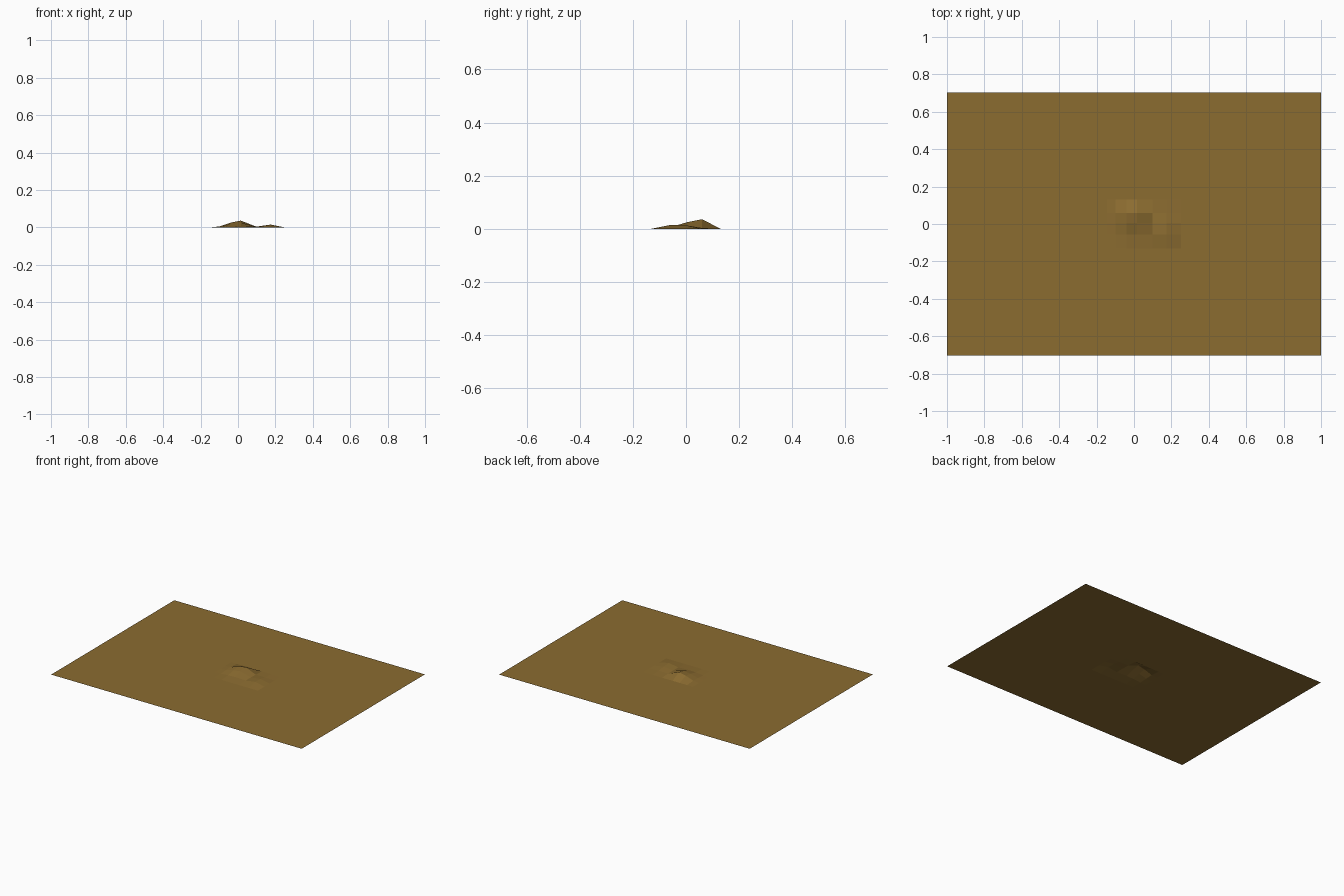
import bpy, bmesh

if "Cube" in bpy.data.objects:
    bpy.data.objects.remove(bpy.data.objects["Cube"])

# Coarse height profile of the small mound near the middle of the sheet
XS = [-0.145, -0.10, -0.04, 0.015, 0.10, 0.175, 0.25]
YS = [-0.13, -0.055, 0.005, 0.06, 0.13]
HEIGHTS = [
    [0, 0, 0, 0, 0, 0, 0],
    [0, 0, 0.005, 0.007, 0.004, 0.015, 0],
    [0, 0.003, 0.018, 0.025, 0.004, 0.012, 0],
    [0, 0.005, 0.025, 0.036, 0.003, 0.003, 0],
    [0, 0, 0, 0, 0, 0, 0],
]


def locate(v, stops):
    for i in range(len(stops) - 1):
        if stops[i] <= v <= stops[i + 1]:
            return i, (v - stops[i]) / (stops[i + 1] - stops[i])
    return None


def height(x, y):
    a, b = locate(x, XS), locate(y, YS)
    if a is None or b is None:
        return 0.0
    (i, u), (j, v) = a, b
    low = HEIGHTS[j][i] * (1 - u) + HEIGHTS[j][i + 1] * u
    high = HEIGHTS[j + 1][i] * (1 - u) + HEIGHTS[j + 1][i + 1] * u
    return low * (1 - v) + high * v


def stops(half, count, extra):
    # even grid lines outside the mound, mound lines inside it
    even = [-half + 2 * half * i / count for i in range(count + 1)]
    return [v for v in even if v < extra[0] - 0.005] + extra + \
           [v for v in even if v > extra[-1] + 0.005]


# Ground sheet
bm = bmesh.new()
gx, gy = stops(1.0, 60, XS), stops(0.702, 42, YS)
rows = [[bm.verts.new((x, y, height(x, y))) for x in gx] for y in gy]
for j in range(len(gy) - 1):
    for i in range(len(gx) - 1):
        bm.faces.new((rows[j][i], rows[j][i + 1], rows[j + 1][i + 1], rows[j + 1][i]))
mesh = bpy.data.meshes.new("ground_sheet")
bm.to_mesh(mesh)
bm.free()
sheet = bpy.data.objects.new("ground_sheet", mesh)
bpy.context.collection.objects.link(sheet)

# Earth-brown colour
mat = bpy.data.materials.new("earth")
mat.diffuse_color = (0.26, 0.15, 0.03, 1)
mat.use_nodes = True
mat.node_tree.nodes["Principled BSDF"].inputs["Base Color"].default_value = mat.diffuse_color
mesh.materials.append(mat)
